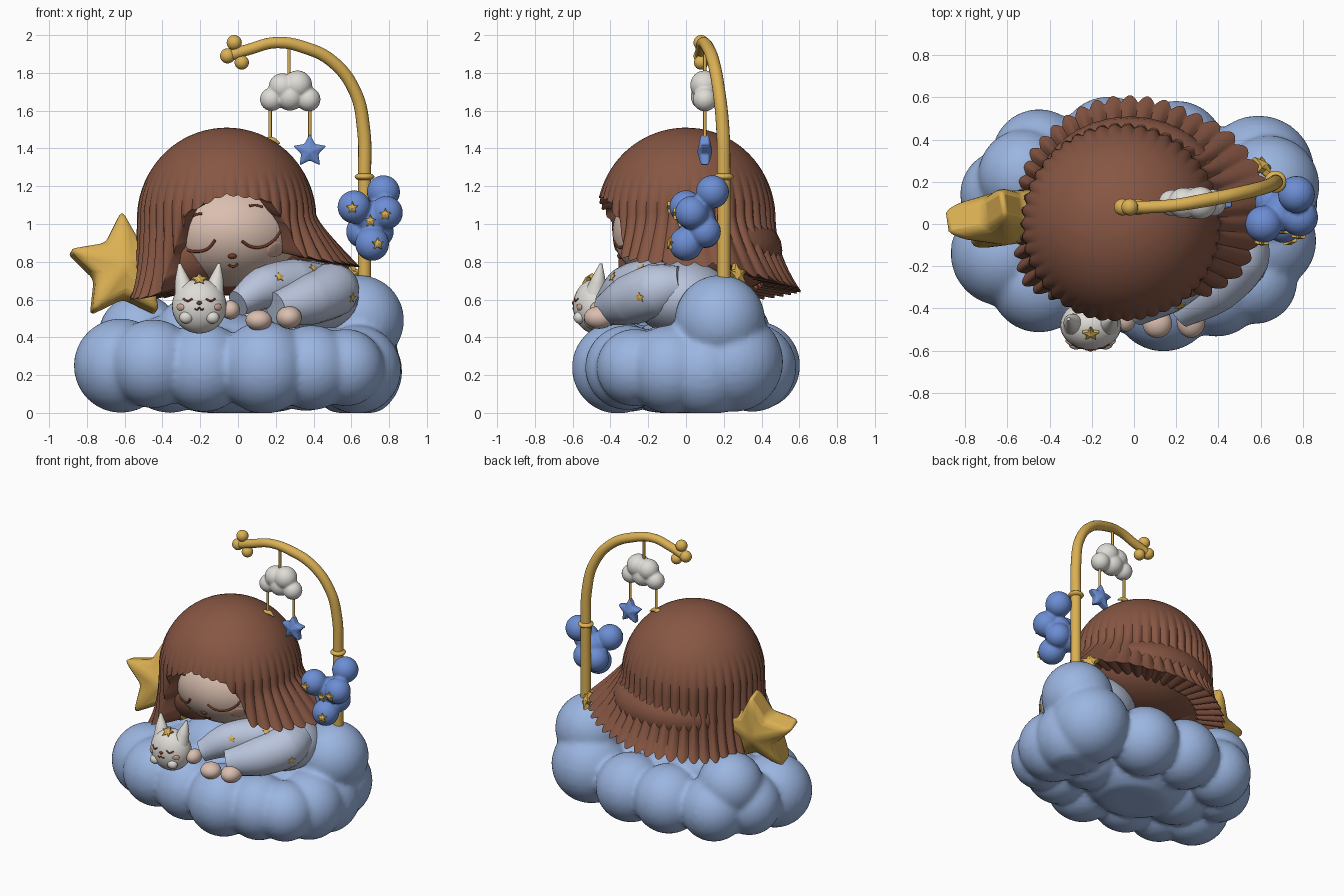
import bpy, bmesh
from math import sin, cos, pi, radians
from mathutils import Vector, Matrix
from mathutils.bvhtree import BVHTree

cube = bpy.data.objects.get("Cube")
if cube:
    bpy.data.objects.remove(cube)


def material(name, r, g, b):
    lin = [(c / 255) ** 2.2 for c in (r, g, b)] + [1]
    m = bpy.data.materials.new(name)
    m.use_nodes = True
    m.diffuse_color = lin
    m.node_tree.nodes["Principled BSDF"].inputs["Base Color"].default_value = lin
    return m


HAIR = material("chestnut", 134, 87, 69)
CLOUD = material("sky blue", 154, 180, 224)
PYJAMA = material("pale blue", 184, 195, 219)
GOLD = material("gold", 218, 175, 84)
WHITE = material("warm white", 222, 219, 213)
SKIN = material("skin", 217, 189, 174)
BLUSH = material("blush", 208, 168, 150)
FLOWER = material("flower blue", 108, 141, 211)
DARK = material("dark brown", 116, 60, 42)


def finish(name, mesh, mat, angle=50):
    ob = bpy.data.objects.new(name, mesh)
    bpy.context.collection.objects.link(ob)
    mesh.materials.clear()
    mesh.materials.append(mat)
    bpy.ops.object.select_all(action='DESELECT')
    bpy.context.view_layer.objects.active = ob
    ob.select_set(True)
    bpy.ops.object.shade_smooth_by_angle(angle=radians(angle))
    return ob


def balls(name, mat, items, floor=None, segs=32, fuse=0):
    """Joined ellipsoids: (centre, radius or radii, optional facing normal)."""
    bm = bmesh.new()
    for c, r, *n in items:
        r = r if isinstance(r, tuple) else (r, r, r)
        rot = n[0].to_track_quat('Z', 'Y').to_matrix().to_4x4() if n else Matrix()
        m = Matrix.Translation(c) @ rot @ Matrix.Diagonal((*r, 1))
        bmesh.ops.create_uvsphere(bm, u_segments=segs, v_segments=segs // 2, radius=1, matrix=m)
    if floor is not None:
        for v in bm.verts:
            v.co.z = max(v.co.z, floor)
    me = bpy.data.meshes.new(name)
    bm.to_mesh(me)
    bm.free()
    ob = finish(name, me, mat)
    if fuse:
        rm = ob.modifiers.new("fuse", 'REMESH')
        rm.mode, rm.voxel_size, rm.use_smooth_shade = 'VOXEL', fuse, True
        sm = ob.modifiers.new("soften", 'SMOOTH')
        sm.factor, sm.iterations = .5, 5
    return ob


def tube(name, mat, pts, radii, sides=4):
    """Smooth round tube through the points, one radius or one per point."""
    cu = bpy.data.curves.new(name, 'CURVE')
    cu.dimensions = '3D'
    cu.bevel_depth, cu.bevel_resolution, cu.use_fill_caps = 1, sides, True
    sp = cu.splines.new('BEZIER')
    sp.bezier_points.add(len(pts) - 1)
    for i, (p, q) in enumerate(zip(sp.bezier_points, pts)):
        p.co = q
        p.handle_left_type = p.handle_right_type = 'AUTO'
        p.radius = radii[i] if isinstance(radii, (list, tuple)) else radii
    tmp = bpy.data.objects.new(name + " path", cu)
    bpy.context.collection.objects.link(tmp)
    dg = bpy.context.evaluated_depsgraph_get()
    me = bpy.data.meshes.new_from_object(tmp.evaluated_get(dg))
    bpy.data.objects.remove(tmp)
    return finish(name, me, mat)


def star(name, mat, c, normal, R, edge, puff, bevel=0.0):
    """Five-pointed star with raised centres, facing the normal."""
    bm = bmesh.new()
    rings = []
    for s in (1, -1):
        spokes = [(k * pi / 5, R * (.52 if k % 2 else 1)) for k in range(10)]
        rings.append([bm.verts.new((-sin(a) * r, cos(a) * r, s * edge)) for a, r in spokes])
        mid = bm.verts.new((0, 0, s * puff))
        for k in range(10):
            bm.faces.new((rings[-1][k], rings[-1][(k + 1) % 10], mid))
    for k in range(10):
        n = (k + 1) % 10
        bm.faces.new((rings[0][k], rings[1][k], rings[1][n], rings[0][n]))
    bmesh.ops.recalc_face_normals(bm, faces=bm.faces)
    bm.transform(Matrix.Translation(c) @ normal.to_track_quat('Z', 'Y').to_matrix().to_4x4())
    me = bpy.data.meshes.new(name)
    bm.to_mesh(me)
    bm.free()
    ob = finish(name, me, mat, 30)
    if bevel:
        b = ob.modifiers.new("soft edges", 'BEVEL')
        b.width, b.segments, b.limit_method = bevel, 3, 'ANGLE'
        b.angle_limit = radians(25)


FRONT = Vector((0, -1, 0))


def surface(*obs):
    trees = [BVHTree.FromPolygons([v.co for v in o.data.vertices],
                                  [p.vertices for p in o.data.polygons]) for o in obs]

    def hit(x, z):
        found = [t.ray_cast(Vector((x, -3, z)), -FRONT)[:2] for t in trees]
        found = [f for f in found if f[0]]
        return min(found, key=lambda f: f[0].y) if found else (Vector((x, 0, z)), FRONT)
    return hit


# Cloud bed
balls("cloud_bed", CLOUD, [
    ((0, 0, .24), (.42, .36, .28)), ((-.36, 0, .26), .26), ((.36, -.02, .26), .25), ((-.2, .05, .37), .26),
    ((-.62, -.14, .25), .25), ((-.61, .14, .26), .215), ((-.45, .32, .25), .225),
    ((-.12, .37, .25), .235), ((.2, .35, .24), .235), ((.59, .25, .27), .265), ((.62, .1, .22), .25),
    ((.64, .18, .49), .24), ((.63, -.08, .23), .235), ((.57, -.27, .24), .205),
    ((.39, -.31, .24), .225), ((.14, -.36, .24), .245), ((-.18, -.3, .24), .235),
    ((-.45, -.28, .26), .235), ((-.52, .23, .41), .22)], floor=0, fuse=.018)

# Head
face = balls("face", SKIN, [((-.04, 0, .96), (.39, .39, .3))], segs=48)

# Hair: (angle from front, hem radius, hem height)
HEM = [(0, .45, 1.15), (28, .45, 1.12), (42, .46, 1.0), (50, .53, .82), (70, .62, .79),
       (106, .72, .77), (125, .68, .71), (150, .62, .67), (180, .6, .64), (225, .55, .6), (270, .5, .6),
       (303, .54, .6), (315, .49, .63), (322, .46, .84), (334, .45, 1.06), (360, .45, 1.15)]
R, ZC, LOBES, COLS, ROWS = .47, 1.04, 46, 414, 30


def hem(deg):
    for (a, r0, z0), (b, r1, z1) in zip(HEM, HEM[1:]):
        if deg <= b:
            t = (deg - a) / (b - a)
            t = t * t * (3 - 2 * t) * .5 + t * .5
            return r0 + (r1 - r0) * t, z0 + (z1 - z0) * t


bm = bmesh.new()
grid = []
for i in range(ROWS + 2):
    row = []
    for j in range(COLS):
        phi = 2 * pi * j / COLS
        hr, hz = hem(360 * j / COLS)
        lobe = abs(sin(phi * LOBES / 2))
        hz += (.022 - .01 * cos(phi)) * (1 - lobe)
        quarter = pi / 2 * R
        s = min(max(i / ROWS, .004), 1) * (quarter + ZC - hz)
        if s < quarter:
            rad, z = R * sin(s / R), ZC + R * cos(s / R)
        else:
            u = (s - quarter) / max(ZC - hz, .01)
            flare = 2.2 - 1.1 * sin(phi)
            rad, z = R + (hr - R) * u ** flare, ZC - (s - quarter)
        depth = min(max((1.28 - z) / .5, 0), 1)
        rad += .034 * depth * (lobe - .7)
        if i > ROWS:  # turned-in underside
            rad, z = rad * .68, z + .03
        row.append(bm.verts.new((-.06 + rad * sin(phi), -rad * cos(phi), z)))
    grid.append(row)
for up, low in zip(grid, grid[1:]):
    for j in range(COLS):
        n = (j + 1) % COLS
        bm.faces.new((up[j], low[j], low[n], up[n]))
bm.faces.new(grid[0])
me = bpy.data.meshes.new("hair")
bm.to_mesh(me)
bm.free()
finish("hair", me, HAIR)
balls("hair_underside", HAIR, [((-.02, .13, .86), (.45, .38, .24)), ((-.28, 0, .84), (.24, .3, .23))])


# Facial features follow the surface below them
def stroke(name, hit, pts, r):
    tube(name, DARK, [hit(x, z)[0] for x, z in pts], r, 2)


def patch(name, mat, hit, x, z, w, h, thick=.008):
    p, n = hit(x, z)
    balls(name, mat, [(p, (w, h, thick), n)], segs=20)


on_face = surface(face)
stroke("right_eye", on_face, [(-.32, .91), (-.28, .87), (-.22, .855), (-.16, .87), (-.12, .915)], .008)
stroke("left_eye", on_face, [(.02, .91), (.07, .88), (.13, .88), (.19, .915), (.23, .97)], .008)
stroke("right_brow", on_face, [(-.25, 1.035), (-.22, 1.05), (-.19, 1.055)], .007)
stroke("left_brow", on_face, [(.06, 1.095), (.09, 1.1), (.13, 1.09)], .007)
stroke("mouth", on_face, [(-.05, .785), (-.025, .775), (0, .79)], .007)
patch("nose", DARK, on_face, -.03, .83, .024, .016, .014)
patch("right_cheek", BLUSH, on_face, -.25, .785, .06, .042)
patch("left_cheek", BLUSH, on_face, .2, .865, .06, .045)

# Body, sleeves and hands
torso = balls("torso", PYJAMA, [((.34, -.02, .61), (.3, .26, .2))])
sleeve_a = tube("right_sleeve", PYJAMA, [(.44, -.1, .69), (.3, -.2, .69), (.14, -.32, .66), (.0, -.42, .58)],
                [.1, .125, .115, .07], 8)
sleeve_b = tube("left_sleeve", PYJAMA, [(.53, -.02, .68), (.5, -.15, .65), (.38, -.29, .6), (.2, -.41, .55)],
                [.1, .145, .135, .09], 8)
balls("hands", SKIN, [((-.04, -.45, .545), (.05, .06, .05)), ((.11, -.47, .49), (.07, .07, .055)),
                      ((.27, -.46, .505), (.068, .08, .06))])
on_body = surface(torso, sleeve_a, sleeve_b)
for x, z in [(.22, .72), (.4, .765), (.605, .61)]:
    p, n = on_body(x, z)
    star("pyjama_star", GOLD, p, n, .028, .004, .008)

# Bunny
bunny = balls("bunny_head", WHITE, [((-.205, -.48, .565), (.145, .118, .145))])
for s in (-1, 1):
    tube("bunny_ear", WHITE, [(-.205 + s * .075, -.48, .63), (-.205 + s * .09, -.465, .7), (-.205 + s * .105, -.45, .79)],
         [.058, .04, .008], 6)
balls("bunny_paws", WHITE, [((-.205 + s * .07, -.565, .505), (.036, .03, .032)) for s in (-1, 1)])
on_bunny = surface(bunny)
for s in (-1, 1):
    x = -.205 + s * .06
    stroke("bunny_eye", on_bunny, [(x - .025, .605), (x, .592), (x + .025, .605)], .005)
    patch("bunny_cheek", BLUSH, on_bunny, -.205 + s * .1, .56, .024, .018)
stroke("bunny_mouth", on_bunny, [(-.23, .553), (-.217, .546), (-.205, .556), (-.193, .546), (-.18, .553)], .004)
patch("bunny_nose", DARK, on_bunny, -.205, .582, .014, .01)
star("bunny_star", GOLD, Vector((-.205, -.52, .705)), Vector((0, -.7, .7)), .042, .008, .018)

# Large star
star("large_star", GOLD, Vector((-.61, .03, .765)), Vector((.15, -1, .25)), .305, .075, .14, .03)

# Mobile stand
tube("stand", GOLD, [(.67, .2, .5), (.67, .2, .9), (.67, .2, 1.25), (.665, .195, 1.5), (.62, .175, 1.7),
                     (.5, .145, 1.86), (.35, .115, 1.935), (.2, .09, 1.96), (.06, .08, 1.925), (-.05, .08, 1.89)],
     [.035] * 4 + [.033] * 3 + [.03] * 3, 6)
balls("stand_finial", GOLD, [((-.02, .08, 1.96), .04), ((-.055, .08, 1.89), .04), ((.02, .08, 1.855), .038)])
balls("stand_collar", GOLD, [((.67, .2, 1.25), (.052, .052, .022))])
star("stand_star", GOLD, Vector((.61, .27, .73)), Vector((.6, .6, .3)), .065, .015, .03)

# Hanging mobile
for x, top, low in [(.27, 1.94, 1.74), (.17, 1.64, 1.42), (.38, 1.64, 1.43)]:
    tube("thread", GOLD, [(x, .1, top), (x, .1, low)], .009, 2)
balls("mobile_cloud", WHITE, [((.178, .1, 1.66), .062), ((.235, .1, 1.725), .073), ((.315, .1, 1.735), .078),
                              ((.373, .1, 1.66), .064), ((.275, .1, 1.675), .075)], fuse=.007)
star("mobile_star", FLOWER, Vector((.38, .1, 1.385)), FRONT, .092, .022, .042, .008)
tube("mobile_moon", GOLD, [(.18 + .055 * cos(a), .1, 1.39 + .055 * sin(a))
                           for a in [radians(40 + 50 * k) for k in range(6)]],
     [.004, .016, .024, .024, .016, .004], 3)

# Flower cluster on the stand
cluster = balls("flower_cluster", FLOWER, [
    ((.77, .14, 1.17), .088), ((.615, 0, 1.09), .088), ((.785, .03, 1.06), .088), ((.71, .06, 1.03), .095),
    ((.66, .1, .96), .088), ((.71, 0, .895), .09), ((.74, .1, .96), .085)], fuse=.008)
on_cluster = surface(cluster)
for x, z in [(.605, 1.085), (.7, 1.015), (.78, 1.05), (.74, .895)]:
    p, n = on_cluster(x, z)
    star("flower_star", GOLD, p, n, .034, .008, .016)
